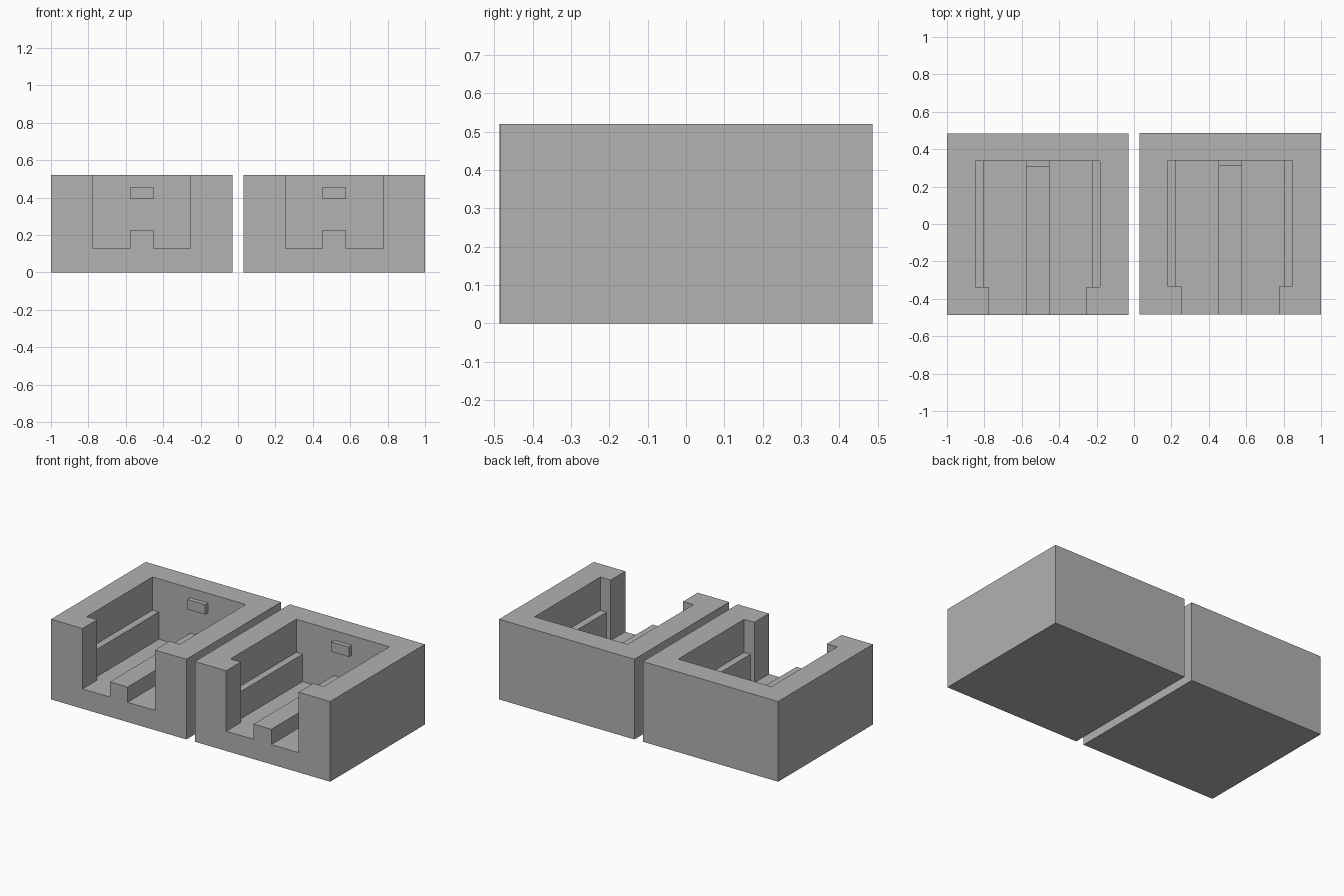
import bpy

if "Cube" in bpy.data.objects:
    bpy.data.objects.remove(bpy.data.objects["Cube"])

# One flat grey for everything
grey = bpy.data.materials.new("plain grey")
grey.diffuse_color = (0.445, 0.445, 0.445, 1.0)
grey.use_nodes = True
grey.node_tree.nodes["Principled BSDF"].inputs["Base Color"].default_value = grey.diffuse_color

H = 0.52          # tray height
HALF = 0.4855     # half the tray footprint
FLOOR = 0.128     # inner floor height


def box(name, x, y, z):
    """Axis-aligned box from (low, high) ranges."""
    verts = [(a, b, c) for a in x for b in y for c in z]
    faces = [(0, 1, 3, 2), (4, 6, 7, 5), (0, 4, 5, 1),
             (2, 3, 7, 6), (0, 2, 6, 4), (1, 5, 7, 3)]
    mesh = bpy.data.meshes.new(name)
    mesh.from_pydata(verts, [], faces)
    mesh.materials.append(grey)
    obj = bpy.data.objects.new(name, mesh)
    bpy.context.collection.objects.link(obj)
    return obj


def combine(target, tool, operation):
    """Apply a boolean and remove the tool object."""
    mod = target.modifiers.new("combine", 'BOOLEAN')
    mod.object = tool
    mod.operation = operation
    mod.solver = 'EXACT'
    bpy.context.view_layer.objects.active = target
    bpy.ops.object.modifier_apply(modifier=mod.name)
    bpy.data.objects.remove(tool)


def tray(name, cx, cy):
    def part(label, half_x, y, z):
        return box(label, (cx - half_x, cx + half_x), (cy + y[0], cy + y[1]), z)

    body = part(name, HALF, (-HALF, HALF), (0, H))
    # Wide upper cavity, narrower lower cavity (leaves side ledges), front opening
    combine(body, part("upper_cavity", 0.334, (-0.336, 0.338), (0.305, 0.8)), 'DIFFERENCE')
    combine(body, part("lower_cavity", 0.289, (-0.336, 0.338), (FLOOR, 0.7)), 'DIFFERENCE')
    combine(body, part("front_opening", 0.26, (-0.7, 0.0), (FLOOR, 0.75)), 'DIFFERENCE')
    # Centre rail along the floor and small tab on the back wall
    combine(body, part("centre_rail", 0.0635, (-HALF, 0.37), (0.06, 0.227)), 'UNION')
    combine(body, part("back_tab", 0.0635, (0.309, 0.37), (0.393, 0.457)), 'UNION')
    return body


tray("left_tray", -0.5145, -0.0015)
tray("right_tray", 0.5145, 0.0015)
